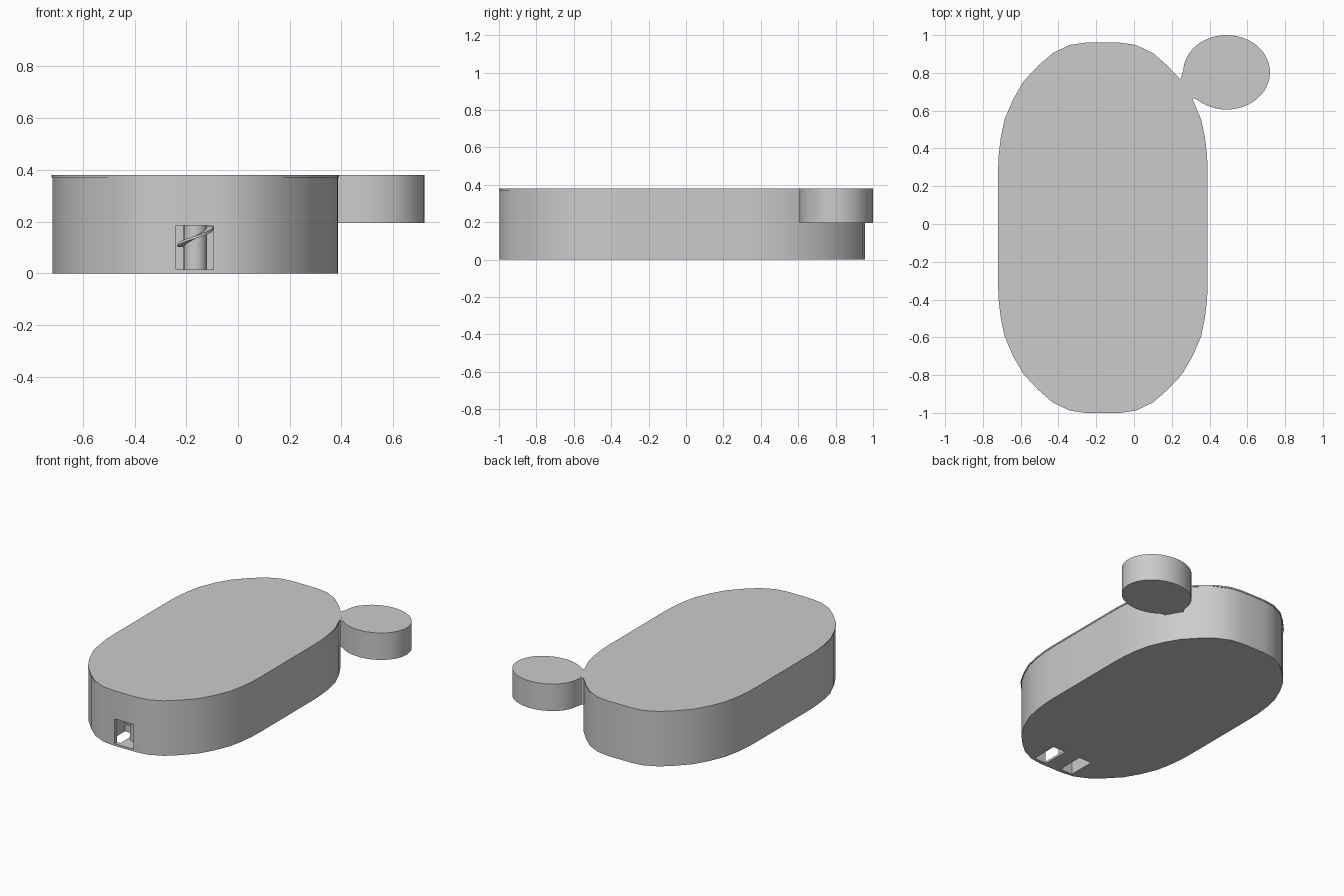
import bpy, bmesh, math

if "Cube" in bpy.data.objects:
    bpy.data.objects.remove(bpy.data.objects["Cube"])

CX, CY = -0.165, -0.02
# One quarter of the rounded outline, mirrored into the full loop
QUARTER = [(.555, .29), (.552, .38), (.54, .48), (.52, .575), (.475, .68), (.42, .775),
           (.34, .86), (.265, .925), (.175, .968), (.09, .98)]


def outline(inset=0.0):
    q = [(x - inset, y - inset) for x, y in QUARTER]
    half = q + [(-x, y) for x, y in reversed(q)]
    loop = half + [(-x, -y) for x, y in half]
    return [(CX + x, CY + y) for x, y in loop]


def prism(name, pts, z0, z1):
    bm = bmesh.new()
    face = bm.faces.new([bm.verts.new((x, y, z0)) for x, y in pts])
    ext = bmesh.ops.extrude_face_region(bm, geom=[face])
    verts = [v for v in ext["geom"] if isinstance(v, bmesh.types.BMVert)]
    bmesh.ops.translate(bm, verts=verts, vec=(0, 0, z1 - z0))
    bmesh.ops.recalc_face_normals(bm, faces=bm.faces)
    mesh = bpy.data.meshes.new(name)
    bm.to_mesh(mesh)
    bm.free()
    obj = bpy.data.objects.new(name, mesh)
    bpy.context.collection.objects.link(obj)
    return obj


def ellipse(cx, cy, rx, ry, n):
    return [(cx + rx * math.cos(2 * math.pi * i / n),
             cy + ry * math.sin(2 * math.pi * i / n)) for i in range(n)]


def rect(x0, x1, y0, y1):
    return [(x0, y0), (x1, y0), (x1, y1), (x0, y1)]


def cut(target, pts, z0, z1):
    cutter = prism("cutter", pts, z0, z1)
    cutter.hide_render = True
    mod = target.modifiers.new("cut", "BOOLEAN")
    mod.operation, mod.solver, mod.object = "DIFFERENCE", "EXACT", cutter
    bpy.context.view_layer.objects.active = target
    bpy.ops.object.modifier_apply(modifier=mod.name)
    bpy.data.objects.remove(cutter)


def smooth(obj):
    bpy.ops.object.select_all(action="DESELECT")
    obj.select_set(True)
    bpy.context.view_layer.objects.active = obj
    bpy.ops.object.shade_smooth_by_angle(angle=math.radians(30))


# Case: lower half, upper half and thin lid
lower = prism("lower_case", outline(0.003), 0, 0.195)
upper = prism("upper_case", outline(0.003), 0.195, 0.37)
lid = prism("lid", outline(), 0.37, 0.38)

# Front window and the two slots underneath
cut(lower, rect(-0.24, -0.095, -1.1, -0.785), 0.015, 0.185)
for x0, x1 in ((-0.31, -0.215), (-0.10, -0.005)):
    cut(lower, rect(x0, x1, -0.97, -0.785), -0.05, 0.17)

# Post with a spiral blade behind the window
post = prism("window_post", ellipse(-0.165, -0.86, 0.045, 0.045, 24), 0.015, 0.185)
bm = bmesh.new()
rows = []
for i in range(13):
    a = math.radians(180 + 15 * i)
    z = 0.11 + 0.07 * i / 12
    rows.append([bm.verts.new((-0.165 + r * math.cos(a), -0.86 + r * math.sin(a), z))
                 for r in (0.042, 0.07)])
for a, b in zip(rows, rows[1:]):
    bm.faces.new((a[0], a[1], b[1], b[0]))
mesh = bpy.data.meshes.new("spiral_blade")
bm.to_mesh(mesh)
bm.free()
blade = bpy.data.objects.new("spiral_blade", mesh)
bpy.context.collection.objects.link(blade)
solid = blade.modifiers.new("thickness", "SOLIDIFY")
solid.thickness = 0.01

# Round side tab and its short neck
tab = prism("side_tab", ellipse(0.49, 0.803, 0.23, 0.197, 48), 0.195, 0.38)
neck = prism("tab_neck", [(0.2, 0.72), (0.29, 0.64), (0.315, 0.665), (0.37, 0.645),
                          (0.4, 0.75), (0.265, 0.83), (0.25, 0.775)], 0.195, 0.379)

for part in (lower, upper, lid, post, tab):
    smooth(part)
